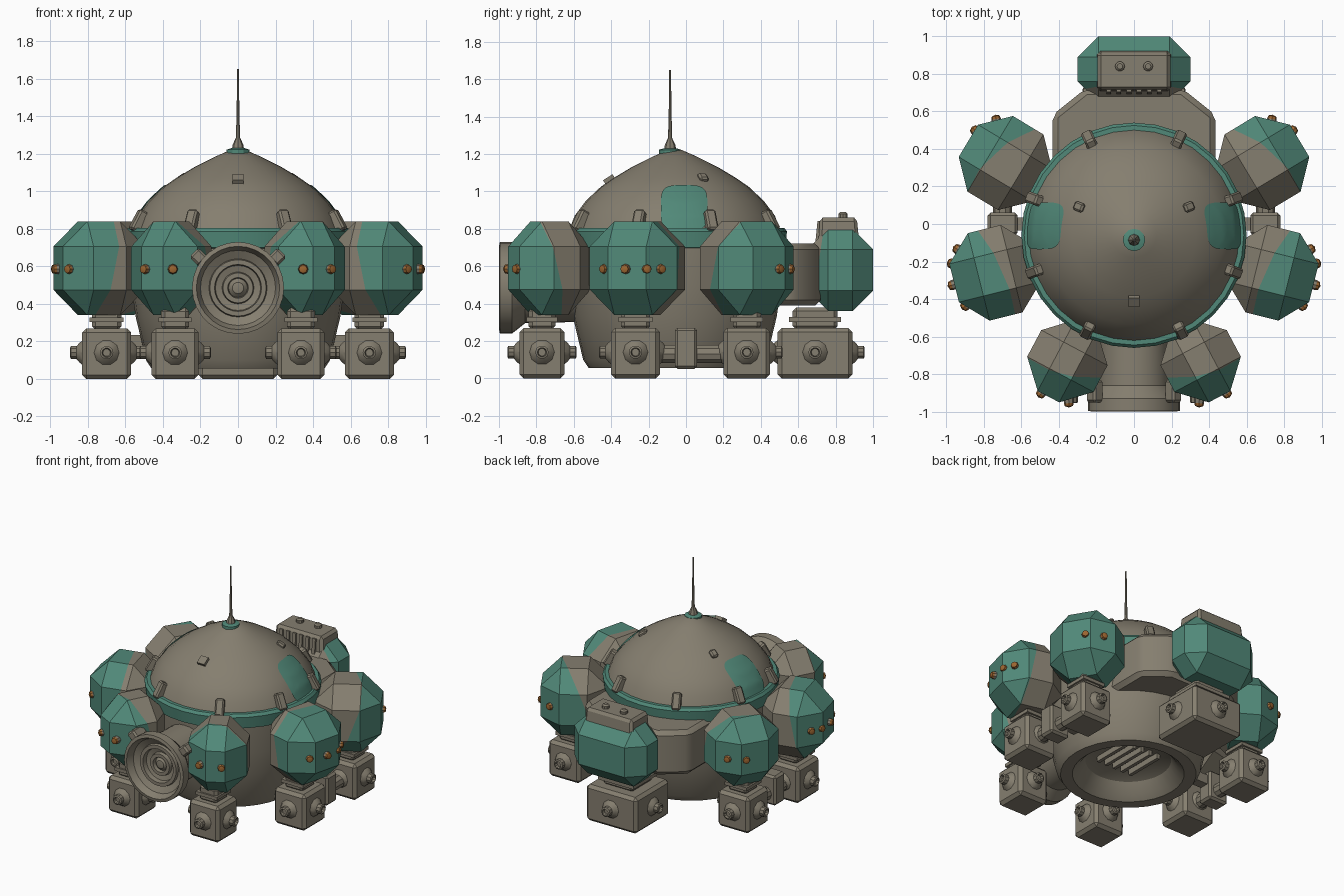
import bpy, bmesh, math
from mathutils import Vector, Matrix

if "Cube" in bpy.data.objects:
    bpy.data.objects.remove(bpy.data.objects["Cube"])


def material(name, rgb):
    m = bpy.data.materials.new(name)
    m.diffuse_color = (*rgb, 1)
    m.use_nodes = True
    m.node_tree.nodes["Principled BSDF"].inputs["Base Color"].default_value = m.diffuse_color
    return m


GREY = material("warm_grey", (0.235, 0.21, 0.16))
TEAL = material("teal", (0.082, 0.25, 0.19))
BROWN = material("orange_brown", (0.33, 0.13, 0.03))
CY = -0.06  # y of the dome axis


def place(loc, direction=(0, 0, 1)):
    """Matrix moving local z onto a direction at a location."""
    return Matrix.Translation(loc) @ Vector(direction).to_track_quat('Z', 'Y').to_matrix().to_4x4()


def finish(bm, name, mats, matrix=Matrix()):
    bmesh.ops.transform(bm, matrix=matrix, verts=bm.verts)
    bmesh.ops.recalc_face_normals(bm, faces=bm.faces)
    me = bpy.data.meshes.new(name)
    bm.to_mesh(me)
    bm.free()
    for m in mats:
        me.materials.append(m)
    ob = bpy.data.objects.new(name, me)
    bpy.context.collection.objects.link(ob)
    return ob


def lathe(name, profile, n, mat, matrix=Matrix()):
    bm = bmesh.new()
    rings = [[bm.verts.new((r * math.cos(2 * math.pi * i / n), r * math.sin(2 * math.pi * i / n), z))
              for i in range(n)] for r, z in profile]
    for a, b in zip(rings, rings[1:]):
        for i in range(n):
            j = (i + 1) % n
            bm.faces.new((a[i], a[j], b[j], b[i]))
    bmesh.ops.remove_doubles(bm, verts=bm.verts, dist=1e-5)
    return finish(bm, name, [mat], matrix)


def box_mesh(size, bevel):
    bm = bmesh.new()
    bmesh.ops.create_cube(bm, size=1)
    bmesh.ops.scale(bm, vec=size, verts=bm.verts)
    if bevel:
        bmesh.ops.bevel(bm, geom=bm.edges[:], offset=bevel, segments=1, affect='EDGES')
    return bm


def box(name, size, mat, matrix, bevel=0.0):
    return finish(box_mesh(size, bevel), name, [mat], matrix)


def pod(name, centre, size, bevel, turn, paint, offset):
    """Faceted pod, cut by a plane so its outer side is teal."""
    bm = box_mesh(size, bevel)
    bmesh.ops.transform(bm, matrix=Matrix.Rotation(turn, 4, 'Z'), verts=bm.verts)
    p = Vector(paint).normalized()
    bmesh.ops.bisect_plane(bm, geom=bm.verts[:] + bm.edges[:] + bm.faces[:],
                           plane_co=p * offset, plane_no=p)
    for f in bm.faces:
        f.material_index = 1 if f.calc_center_median().dot(p) > offset else 0
    return finish(bm, name, [GREY, TEAL], Matrix.Translation(centre))


NOZZLE = [(0.075, -0.01), (0.055, 0.015), (0.036, 0.03), (0.036, 0.06), (0.025, 0.065), (0.02, 0.045), (0, 0.045)]


def foot(name, x, y, sx, sy):
    box(name, (sx, sy, 0.27), GREY, Matrix.Translation((x, y, 0.135)), 0.022)
    for d in ((1, 0), (-1, 0), (0, 1), (0, -1)):
        at = (x + d[0] * sx / 2, y + d[1] * sy / 2, 0.14)
        lathe(name + "_nozzle", NOZZLE, 10, GREY, place(at, (*d, 0)))
    box(name + "_ankle", (sx * 0.6, sy * 0.6, 0.12), GREY, Matrix.Translation((x, y, 0.32)), 0.02)
    box(name + "_collar", (sx * 0.7, sy * 0.7, 0.025), GREY, Matrix.Translation((x, y, 0.315)))


# Hull with recessed underside
lathe("hull", [(0, 0.2), (0.2, 0.2), (0.29, 0.16), (0.34, 0.09), (0.38, 0.055), (0.46, 0.055), (0.49, 0.1),
               (0.545, 0.33), (0.57, 0.5), (0.575, 0.72), (0, 0.72)], 32, GREY, place((0, CY, 0)))
for i in range(5):
    box("underside_rib", (0.025, 0.3, 0.05), GREY, Matrix.Translation((-0.14 + 0.07 * i, CY, 0.185)))

# Dome
DOME = [(0.57, 0.78), (0.535, 0.87), (0.475, 0.95), (0.395, 1.025), (0.33, 1.07), (0.23, 1.13), (0.12, 1.185),
        (0.04, 1.22), (0, 1.22)]
lathe("dome", DOME, 32, GREY, place((0, CY, 0)))
lathe("belt_ring", [(0.55, 0.69), (0.59, 0.7), (0.6, 0.785), (0.585, 0.805), (0.55, 0.805)], 32, TEAL,
      place((0, CY, 0)))


def dome_radius(z):
    for (r0, z0), (r1, z1) in zip(DOME, DOME[1:]):
        if z0 <= z <= z1:
            return r0 + (r1 - r0) * (z - z0) / (z1 - z0)
    return DOME[0][0]


# Teal side windows lying on the dome
for s, side in ((1, "right"), (-1, "left")):
    bm = bmesh.new()
    rings, n = [], 28
    for k in range(1, 8):
        ring = []
        for i in range(n):
            a = 2 * math.pi * i / n
            c, t = math.cos(a), math.sin(a)
            y = -0.01 + 0.125 * k / 7 * math.copysign(abs(c) ** 0.5, c)
            z = 0.912 + 0.122 * k / 7 * math.copysign(abs(t) ** 0.5, t)
            x = math.sqrt(dome_radius(z) ** 2 - (y - CY) ** 2) + 0.008
            ring.append(bm.verts.new((s * x, y, z)))
        rings.append(ring)
    bm.faces.new(rings[0])
    for a, b in zip(rings, rings[1:]):
        for i in range(n):
            bm.faces.new((a[i], a[(i + 1) % n], b[(i + 1) % n], b[i]))
    win = finish(bm, side + "_dome_window", [TEAL])
    # Make sure the plate faces outward
    if win.data.polygons[0].normal.x * s < 0:
        win.data.flip_normals()
    box(side + "_dome_fitting", (0.05, 0.06, 0.04), GREY, place((s * 0.29, 0.09, 1.07), (s * 0.5, 0.2, 0.85)), 0.01)

# Front dome plate, teal cap and antenna
box("dome_plate", (0.06, 0.06, 0.03), GREY, place((0, -0.41, 1.063), (0, -0.55, 0.83)))
lathe("antenna_cap", [(0.06, 1.19), (0.06, 1.222), (0.035, 1.23), (0, 1.23)], 12, TEAL, place((0, -0.085, 0)))
lathe("antenna", [(0.033, 1.22), (0.028, 1.25), (0.011, 1.285), (0.007, 1.45), (0.005, 1.65), (0, 1.65)], 8, GREY,
      place((0, -0.085, 0)))

# Clamps over the belt ring
for deg in (65, 115, -20, 200, -64, 244, 20, 160):
    a = math.radians(deg)
    c, t = math.cos(a), math.sin(a)
    m = Matrix.Translation((0.56 * c, CY + 0.56 * t, 0.84)) @ Matrix.Rotation(a, 4, 'Z') @ Matrix.Rotation(-0.5, 4, 'Y')
    box("belt_clamp", (0.06, 0.06, 0.12), GREY, m, 0.01)

# Pods: name, centre, size, radial angle, paint direction and offset, lamp angles
PODS = [("rear", 0.685, 0.325, (0.46, 0.47, 0.5), 31, (47, -0.35, -0.015), (78, 47)),
        ("middle", 0.74, -0.26, (0.45, 0.48, 0.5), -14, (-24, 0.2, 0.015), (-48, -16, 12, 32)),
        ("front", 0.355, -0.73, (0.43, 0.4, 0.5), -62, (-75, -0.25, 0.01), (-92, -51))]
for s, side in ((1, "right"), (-1, "left")):
    for name, x, y, size, turn, (angle, tilt, offset), lamps in PODS:
        label = side + "_" + name
        p = math.radians(angle)
        pod(label + "_pod", (s * x, y, 0.59), size, 0.135, s * math.radians(turn),
            (s * math.cos(p), math.sin(p), tilt), offset)
        for deg in lamps:
            a = math.radians(deg)
            d = Vector((s * math.cos(a), math.sin(a), 0))
            base = Vector((s * x, y, 0.585)) + d * (0.18 if name == "front" else 0.195)
            lathe(label + "_lamp_socket", [(0.03, 0), (0.026, 0.045), (0, 0.045)], 8, GREY, place(base, d))
            lathe(label + "_lamp", [(0.02, 0.03), (0.026, 0.045), (0.022, 0.06), (0, 0.068)], 8, BROWN, place(base, d))
    # Feet, side rail and its bracket
    foot(side + "_rear_foot", s * 0.7, 0.325, 0.26, 0.25)
    foot(side + "_middle_foot", s * 0.7, -0.27, 0.26, 0.26)
    foot(side + "_front_foot", s * 0.335, -0.77, 0.25, 0.24)
    lathe(side + "_rail", [(0, -0.16), (0.05, -0.16), (0.05, 0.22), (0, 0.22)], 10, GREY,
          place((s * 0.7, 0, 0.13), (0, 1, 0)))
    box(side + "_rail_bracket", (0.16, 0.12, 0.22), GREY, Matrix.Translation((s * 0.7, 0, 0.16)), 0.015)
    box(side + "_bracket_arm", (0.25, 0.07, 0.07), GREY, Matrix.Translation((s * 0.58, 0, 0.2)))
    box(side + "_port_clip", (0.07, 0.12, 0.07), GREY,
        Matrix.Translation((s * 0.21, -0.89, 0.65)) @ Matrix.Rotation(s * 0.8, 4, 'Y'), 0.012)

# Round front port with stepped concave face
lathe("front_port", [(0.18, 0.45), (0.19, 0.86), (0.23, 0.91), (0.245, 0.93), (0.245, 0.995), (0.222, 1.0),
                     (0.2, 0.95), (0.155, 0.925), (0.15, 0.945), (0.125, 0.945), (0.12, 0.91), (0.085, 0.9),
                     (0.08, 0.925), (0.055, 0.925), (0.05, 0.9), (0.03, 0.92), (0, 0.925)], 28, GREY,
      place((0, 0, 0.485), (0, -1, 0)))

# Rear block joining the hull to the rear pod
bm = bmesh.new()
plan = [(-0.435, 0.25), (0.435, 0.25), (0.435, 0.58), (0.26, 0.72), (-0.26, 0.72), (-0.435, 0.58)]
face = bm.faces.new([bm.verts.new((x, y, 0.39)) for x, y in plan])
top = bmesh.ops.extrude_face_region(bm, geom=[face])["geom"]
bmesh.ops.translate(bm, vec=(0, 0, 0.33), verts=[v for v in top if isinstance(v, bmesh.types.BMVert)])
bmesh.ops.bevel(bm, geom=bm.edges[:], offset=0.03, segments=1, affect='EDGES')
finish(bm, "rear_block", [GREY])

# Rear pod with housing, grille and knobs
pod("rear_pod", (0, 0.825, 0.58), (0.6, 0.35, 0.44), 0.11, 0, (0, 1, -0.15), -0.12)
bm = box_mesh((0.42, 0.25, 0.34), 0.02)
for v in bm.verts:
    if v.co.z > 0:
        v.co.y = v.co.y * 0.8 - 0.005
        v.co.x *= 0.92
finish(bm, "rear_housing", [GREY], Matrix.Translation((0, 0.82, 0.69)))
for i in range(6):
    box("grille_bar", (0.025, 0.04, 0.16), GREY,
        Matrix.Translation((-0.135 + 0.054 * i, 0.715, 0.76)) @ Matrix.Rotation(-0.1, 4, 'X'))
for x in (-0.075, 0.075):
    lathe("housing_knob", [(0.026, 0), (0.026, 0.025), (0.015, 0.035), (0, 0.035)], 10, GREY, place((x, 0.84, 0.855)))

# Wide rear foot
foot("rear_foot", 0, 0.69, 0.42, 0.4)

# Smooth curved parts, keep facets sharp
bpy.ops.object.select_all(action='DESELECT')
for ob in bpy.context.collection.objects:
    ob.select_set(True)
    bpy.context.view_layer.objects.active = ob
bpy.ops.object.shade_smooth_by_angle(angle=math.radians(28))
